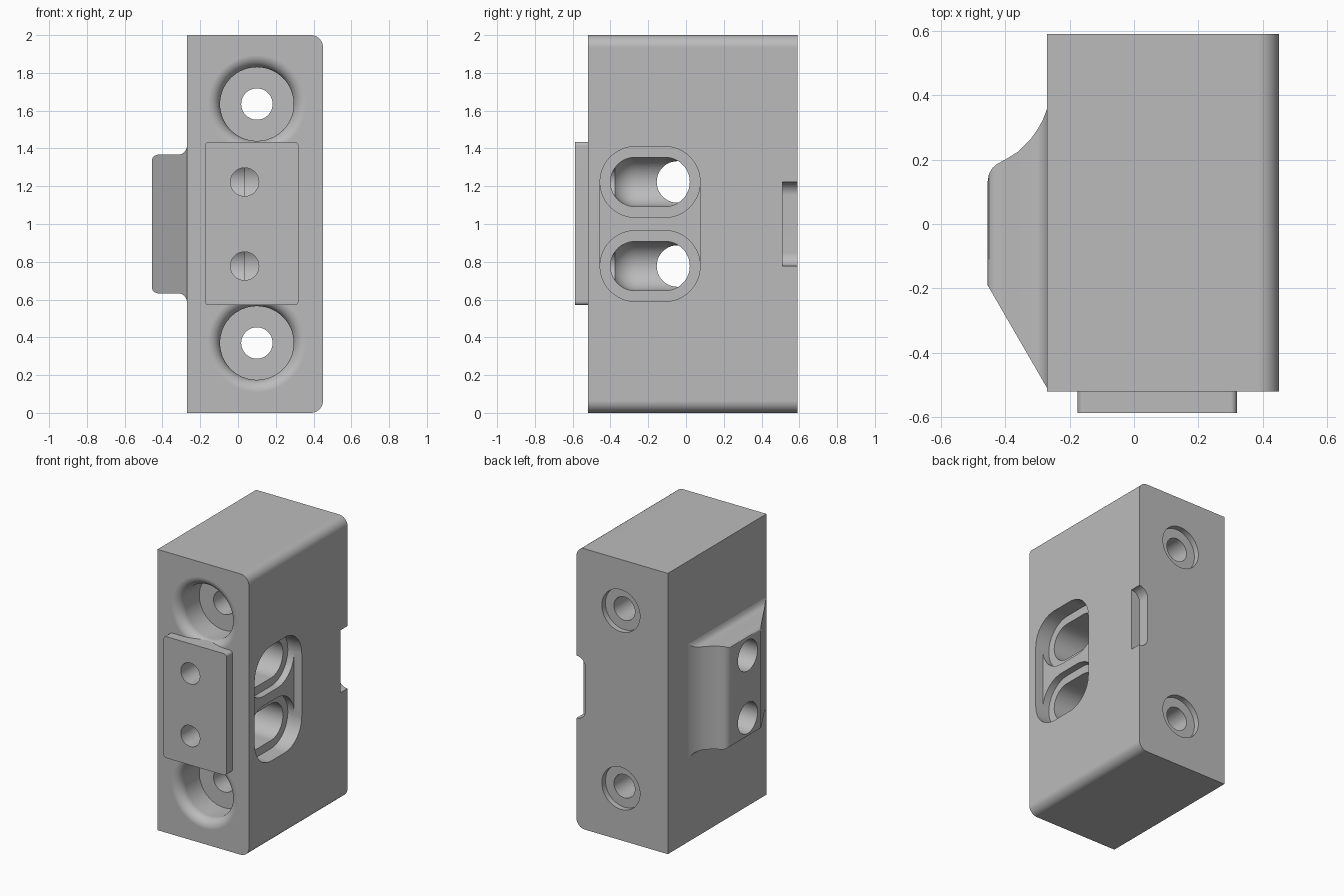
import bpy, bmesh
from math import sin, cos, pi, radians
from mathutils import Vector

cube = bpy.data.objects.get("Cube")
if cube:
    bpy.data.objects.remove(cube)

grey = bpy.data.materials.new("plain grey")
grey.use_nodes = True
colour = (0.5, 0.5, 0.5, 1)
grey.diffuse_color = colour
grey.node_tree.nodes["Principled BSDF"].inputs["Base Color"].default_value = colour

PLACE = {"x": lambda u, v, t: (t, u, v), "y": lambda u, v, t: (u, t, v)}


def make(name, bm):
    bmesh.ops.remove_doubles(bm, verts=bm.verts, dist=1e-5)
    bmesh.ops.recalc_face_normals(bm, faces=bm.faces)
    mesh = bpy.data.meshes.new(name)
    bm.to_mesh(mesh)
    bm.free()
    mesh.materials.append(grey)
    obj = bpy.data.objects.new(name, mesh)
    bpy.context.collection.objects.link(obj)
    return obj


def loft(name, rings):
    bm = bmesh.new()
    loops = [[bm.verts.new(p) for p in ring] for ring in rings]
    for a, b in zip(loops, loops[1:]):
        for i in range(len(a)):
            j = (i + 1) % len(a)
            bm.faces.new((a[i], a[j], b[j], b[i]))
    bm.faces.new(loops[0])
    bm.faces.new(loops[-1])
    return make(name, bm)


def prism(name, outline, axis, start, end):
    return loft(name, [[PLACE[axis](u, v, t) for u, v in outline] for t in (start, end)])


def rounded(u0, u1, v0, v1, r_low, r_high, n=12):
    """Rectangle with one corner radius on the low-u side and one on the high-u side."""
    pts = []
    for k, (u, v, su, sv, r) in enumerate([(u1, v1, -1, -1, r_high), (u0, v1, 1, -1, r_low),
                                           (u0, v0, 1, 1, r_low), (u1, v0, -1, 1, r_high)]):
        if r == 0:
            pts.append((u, v))
            continue
        for i in range(n + 1):
            a = (k + i / n) * pi / 2
            pts.append((u + su * r + r * cos(a), v + sv * r + r * sin(a)))
    return pts


def revolve(name, profile, axis, u, v, n=64):
    """Turn (radius, position) pairs about an axis through u, v."""
    return loft(name, [[PLACE[axis](u + r * cos(2 * pi * i / n), v + r * sin(2 * pi * i / n), t)
                        for i in range(n)] for r, t in profile])


def cylinder(name, axis, u, v, r, start, end):
    return revolve(name, [(r, start), (r, end)], axis, u, v)


def cable_pocket(name, x, z, r, y0, y1, x_out):
    """Capsule lying along y whose outer half runs straight out of the side."""
    bm = bmesh.new()
    n, rows = 48, 12
    prof = [(r * sin(i * pi / 2 / rows), y0 + r - r * cos(i * pi / 2 / rows)) for i in range(rows + 1)]
    prof += [(a, y0 + y1 - t) for a, t in reversed(prof)]
    rings = [[bm.verts.new((x + a * cos(2 * pi * i / n), t, z + a * sin(2 * pi * i / n)))
              for i in range(n)] for a, t in prof]
    for a, b in zip(rings, rings[1:]):
        for i in range(n):
            bm.faces.new((a[i], a[(i + 1) % n], b[(i + 1) % n], b[i]))
    bmesh.ops.remove_doubles(bm, verts=bm.verts, dist=1e-5)
    bmesh.ops.delete(bm, geom=[w for w in bm.verts if w.co.x > x + 1e-4], context="VERTS")
    rim = [e for e in bm.edges if e.is_boundary]
    new = bmesh.ops.extrude_edge_only(bm, edges=rim)["geom"]
    for w in new:
        if isinstance(w, bmesh.types.BMVert):
            w.co.x = x_out
    bmesh.ops.edgeloop_fill(bm, edges=[e for e in bm.edges if e.is_boundary])
    return make(name, bm)


def cut(target, cutters):
    for c in cutters:
        mod = target.modifiers.new("cut", "BOOLEAN")
        mod.operation = "DIFFERENCE"
        mod.solver = "EXACT"
        mod.object = c
        c.hide_render = True
        bpy.context.view_layer.objects.active = target
        bpy.ops.object.modifier_apply(modifier=mod.name)


def finish(obj):
    bpy.ops.object.select_all(action="DESELECT")
    obj.select_set(True)
    bpy.context.view_layer.objects.active = obj
    bpy.ops.object.shade_smooth_by_angle(angle=radians(25))
    obj.modifiers.new("flat shading", "WEIGHTED_NORMAL").keep_sharp = True


FRONT, BACK, LEFT, RIGHT = -0.52, 0.59, 0.45, -0.27
SCREW_X, HOLE_X = 0.1, 0.035
SLOTS = (1.0 - 0.2225, 1.0 + 0.2225)

# main bodies
block = prism("block", rounded(RIGHT, LEFT, 0, 2, 0, 0.065), "y", FRONT, BACK)
plate = prism("front_plate", rounded(-0.175, 0.32, 0.57, 1.435, 0.02, 0.02, 6), "y", -0.587, -0.455)

# side bump: x, back edge y, half height
sections = [(-0.455, 0.13, 0.34), (-0.451, 0.155, 0.352), (-0.44, 0.174, 0.362), (-0.425, 0.187, 0.367),
            (-0.4, 0.2, 0.367), (-0.36, 0.225, 0.367), (-0.32, 0.265, 0.367), (-0.3, 0.294, 0.37),
            (-0.285, 0.32, 0.379), (-0.275, 0.345, 0.393), (-0.27, 0.36, 0.408), (-0.22, 0.36, 0.408)]
rings = []
for x, y1, h in sections:
    y0 = -0.51 + 0.32 * (RIGHT - min(x, RIGHT)) / 0.185
    rings.append([(x, y0, 1 - h), (x, y1, 1 - h), (x, y1, 1 + h), (x, y0, 1 + h)])
bump = loft("side_bump", rings)

# screw holes with a soft-lipped front counterbore and a shallow back one
block_cuts = []
lip = 0.065
bore = [(0.195, -0.3)] + [(0.195 + lip - lip * cos(a), FRONT + lip - lip * sin(a))
                          for a in [i * pi / 20 for i in range(11)]] + [(0.195 + lip, -0.7)]
for z in (0.37, 1.635):
    block_cuts += [revolve("screw_counterbore", bore, "y", SCREW_X, z),
                   cylinder("screw_hole", "y", SCREW_X, z, 0.083, -0.6, 0.7),
                   cylinder("back_counterbore", "y", SCREW_X, z, 0.15, BACK - 0.04, 0.7)]

# cable openings on the left side, front holes and bump bores
block_cuts.append(prism("shared_recess", rounded(-0.455, 0.075, SLOTS[0] - 0.188, SLOTS[1] + 0.188,
                                                 0.188, 0.188), "x", LEFT - 0.06, 0.6))
front_holes, bores = [], []
for z in SLOTS:
    block_cuts.append(prism("slot_step", rounded(-0.455, 0.075, z - 0.188, z + 0.188, 0.188, 0.188),
                            "x", LEFT - 0.11, 0.6))
    block_cuts.append(cable_pocket("cable_pocket", HOLE_X, z, 0.13, -0.4, 0.02, 0.6))
    front_holes.append(cylinder("front_hole", "y", HOLE_X, z, 0.075, -0.7, -0.25))
    bores.append(cylinder("side_bore", "x", -0.045, z, 0.11, -0.6, HOLE_X))

# rounded notch on the back left edge
block_cuts.append(prism("edge_notch", rounded(LEFT - 0.07, 0.6, *SLOTS, 0.07, 0), "y", 0.51, 0.7))

cut(block, block_cuts + front_holes + bores)
cut(plate, front_holes)
cut(bump, bores)
for c in block_cuts + front_holes + bores:
    bpy.data.objects.remove(c)
for part in (block, plate, bump):
    finish(part)
